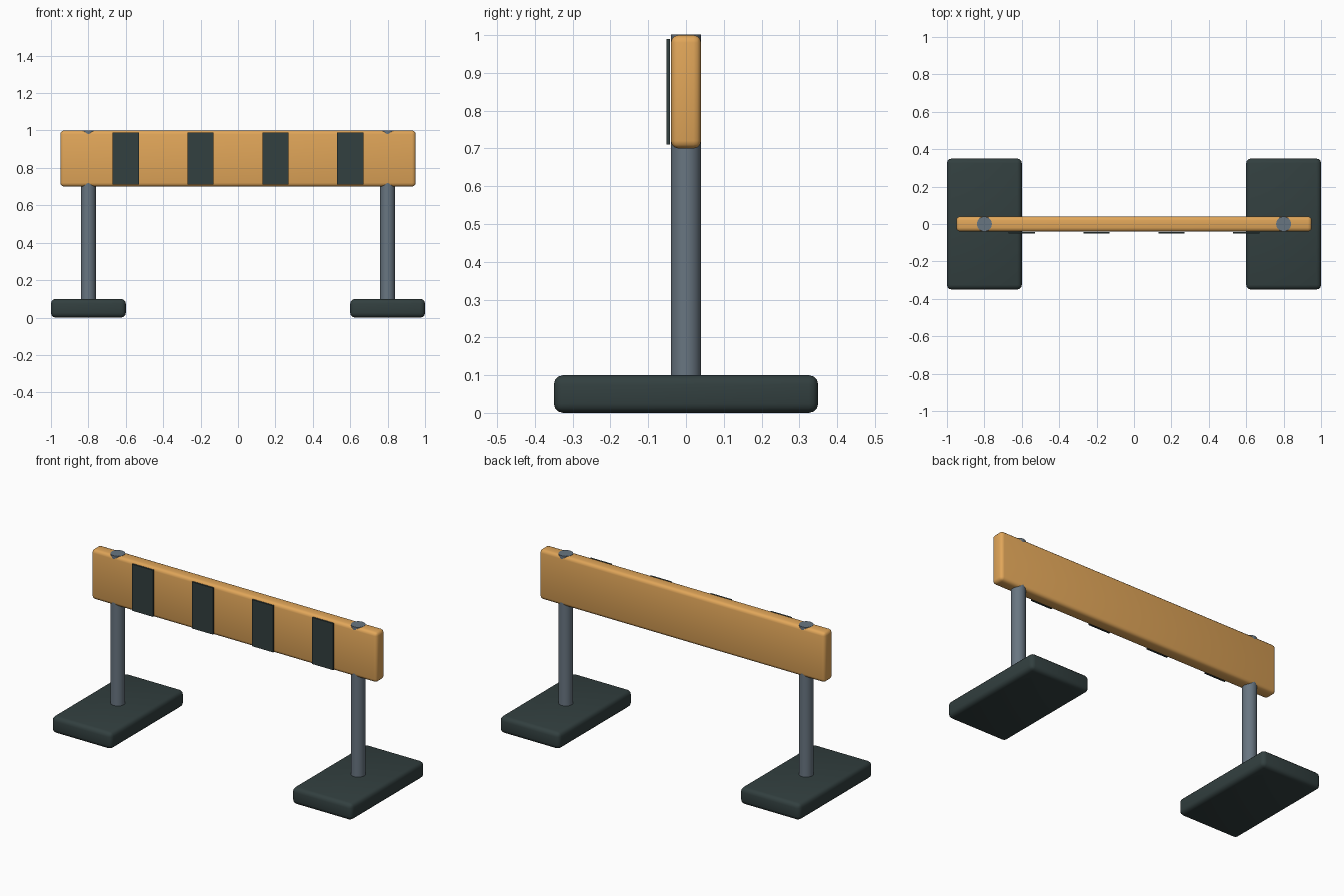
import bpy
import math

if "Cube" in bpy.data.objects:
    bpy.data.objects.remove(bpy.data.objects["Cube"])


def material(name, rgb):
    m = bpy.data.materials.new(name)
    m.diffuse_color = (*rgb, 1.0)
    m.use_nodes = True
    m.node_tree.nodes["Principled BSDF"].inputs["Base Color"].default_value = m.diffuse_color
    return m


orange = material("orange", (0.75, 0.38, 0.10))
dark = material("dark rubber", (0.032, 0.05, 0.05))
steel = material("steel grey", (0.14, 0.18, 0.22))


def finish(obj, name, mat, bevel=0.0):
    obj.name = name
    obj.data.materials.append(mat)
    if bevel:
        mod = obj.modifiers.new("Bevel", 'BEVEL')
        mod.width = bevel
        mod.segments = 3
        bpy.ops.object.modifier_apply(modifier=mod.name)
        bpy.ops.object.shade_smooth_by_angle(angle=math.radians(40))
    return obj


def box(name, mat, lo, hi, bevel=0.0):
    centre = [(a + b) / 2 for a, b in zip(lo, hi)]
    bpy.ops.mesh.primitive_cube_add(size=1, location=centre)
    obj = bpy.context.object
    obj.scale = [b - a for a, b in zip(lo, hi)]
    bpy.ops.object.transform_apply(location=False, rotation=False, scale=True)
    return finish(obj, name, mat, bevel)


# Feet and posts, one pair per side
for side, label in ((-1, "left"), (1, "right")):
    x = 0.8 * side
    box(label + "_foot", dark, (x - 0.2, -0.35, 0), (x + 0.2, 0.35, 0.1), 0.025)
    bpy.ops.mesh.primitive_cylinder_add(vertices=24, radius=0.04, depth=0.921,
                                        location=(x, 0, 0.5405))
    finish(bpy.context.object, label + "_post", steel)
    bpy.ops.object.shade_smooth_by_angle(angle=math.radians(40))

# Crossbeam
box("crossbeam", orange, (-0.95, -0.04, 0.7), (0.95, 0.04, 1.0), 0.02)

# Warning stripes on the front of the beam
for i in range(4):
    x = -0.6 + 0.4 * i
    box(f"stripe_{i + 1}", dark, (x - 0.07, -0.052, 0.71), (x + 0.07, -0.043, 0.99))
